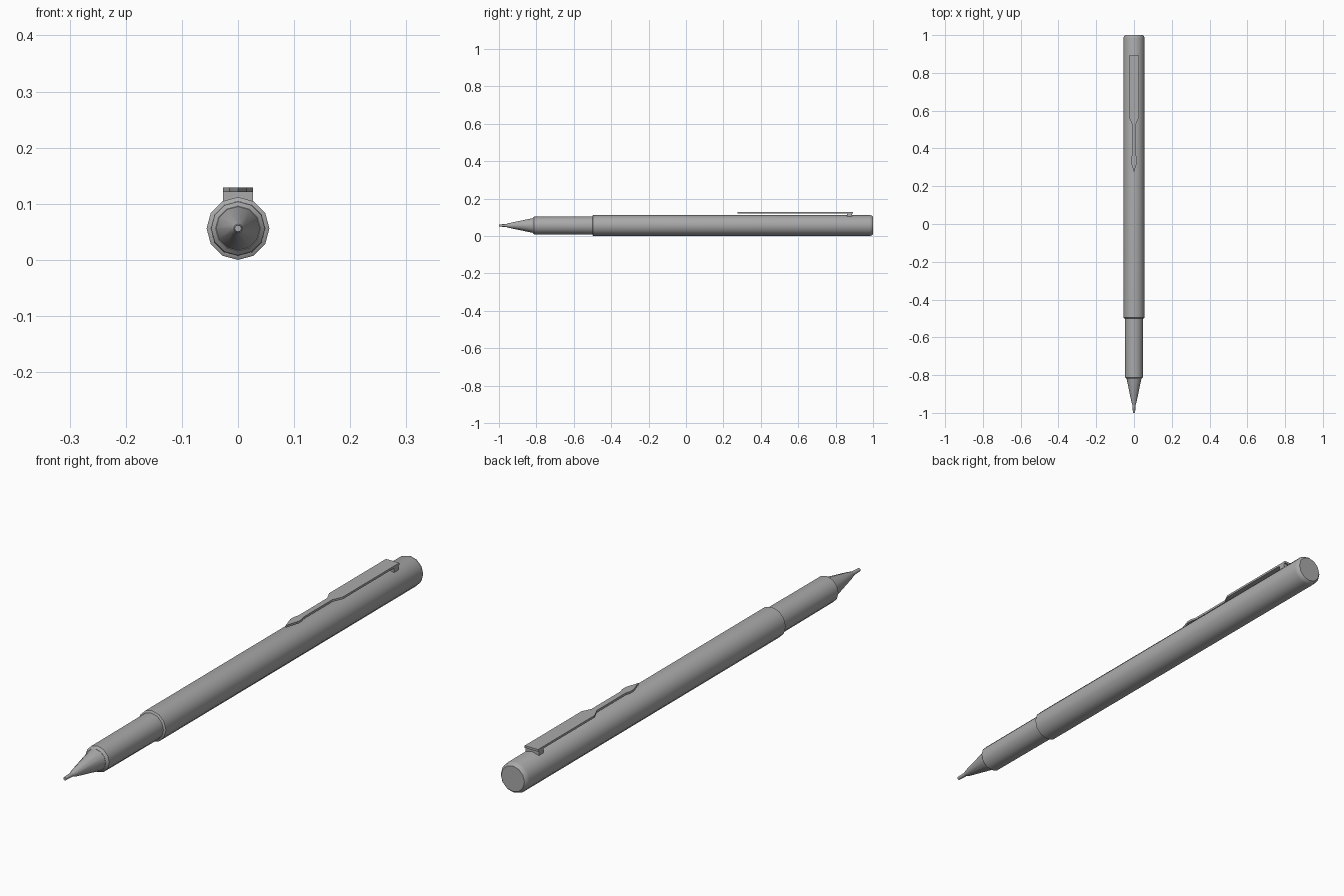
import bpy, bmesh, math

cube = bpy.data.objects.get("Cube")
if cube:
    bpy.data.objects.remove(cube, do_unlink=True)

SIDES = 12
AXIS_Z = 0.056

grey = bpy.data.materials.new("satin grey")
grey.use_nodes = True
GREY = (0.4, 0.4, 0.4, 1)
grey.diffuse_color = GREY
grey.node_tree.nodes["Principled BSDF"].inputs["Base Color"].default_value = GREY


def finish(name, bm, angle):
    bmesh.ops.recalc_face_normals(bm, faces=bm.faces)
    mesh = bpy.data.meshes.new(name)
    bm.to_mesh(mesh)
    bm.free()
    mesh.materials.append(grey)
    obj = bpy.data.objects.new(name, mesh)
    bpy.context.collection.objects.link(obj)
    bpy.ops.object.select_all(action="DESELECT")
    obj.select_set(True)
    bpy.context.view_layer.objects.active = obj
    bpy.ops.object.shade_smooth_by_angle(angle=math.radians(angle))
    return obj


def lathe(name, profile):
    """Turn (y, radius) pairs around the pen axis and cap both ends."""
    bm = bmesh.new()
    rings = []
    for y, r in profile:
        turns = [2 * math.pi * i / SIDES for i in range(SIDES)]
        rings.append([bm.verts.new((r * math.cos(t), y, AXIS_Z + r * math.sin(t)))
                      for t in turns])
    for a, b in zip(rings, rings[1:]):
        for i in range(SIDES):
            j = (i + 1) % SIDES
            bm.faces.new((a[i], a[j], b[j], b[i]))
    bm.faces.new(rings[0])
    bm.faces.new(rings[-1])
    return finish(name, bm, 40)


def plate(name, half_outline, z0, z1):
    """Extrude a left-right symmetric outline of (half width, y) pairs."""
    outline = half_outline + [(-x, y) for x, y in reversed(half_outline) if x > 0]
    bm = bmesh.new()
    face = bm.faces.new([bm.verts.new((x, y, z0)) for x, y in outline])
    top = bmesh.ops.extrude_face_region(bm, geom=[face])["geom"]
    bmesh.ops.translate(bm, vec=(0, 0, z1 - z0),
                        verts=[v for v in top if isinstance(v, bmesh.types.BMVert)])
    return finish(name, bm, 20)


# Barrel with rounded rear end
lathe("barrel", [(-0.5, 0.051), (-0.496, 0.056), (0.982, 0.056),
                 (0.994, 0.053), (1.0, 0.047)])

# Slimmer grip, then the cone and writing point
lathe("grip", [(-0.82, 0.04), (-0.812, 0.048), (-0.49, 0.049)])
lathe("cone", [(-0.96, 0.008), (-0.945, 0.013), (-0.815, 0.04)])
lathe("writing_point", [(-1.0, 0.006), (-0.955, 0.008)])

# Pocket clip with arrow end, held by a small post
plate("clip", [(0, 0.275), (0.016, 0.325), (0.016, 0.345), (0.0105, 0.365),
               (0.0105, 0.53), (0.027, 0.565), (0.027, 0.893)], 0.121, 0.129)
plate("clip_post", [(0.027, 0.862), (0.027, 0.888)], 0.095, 0.123)
